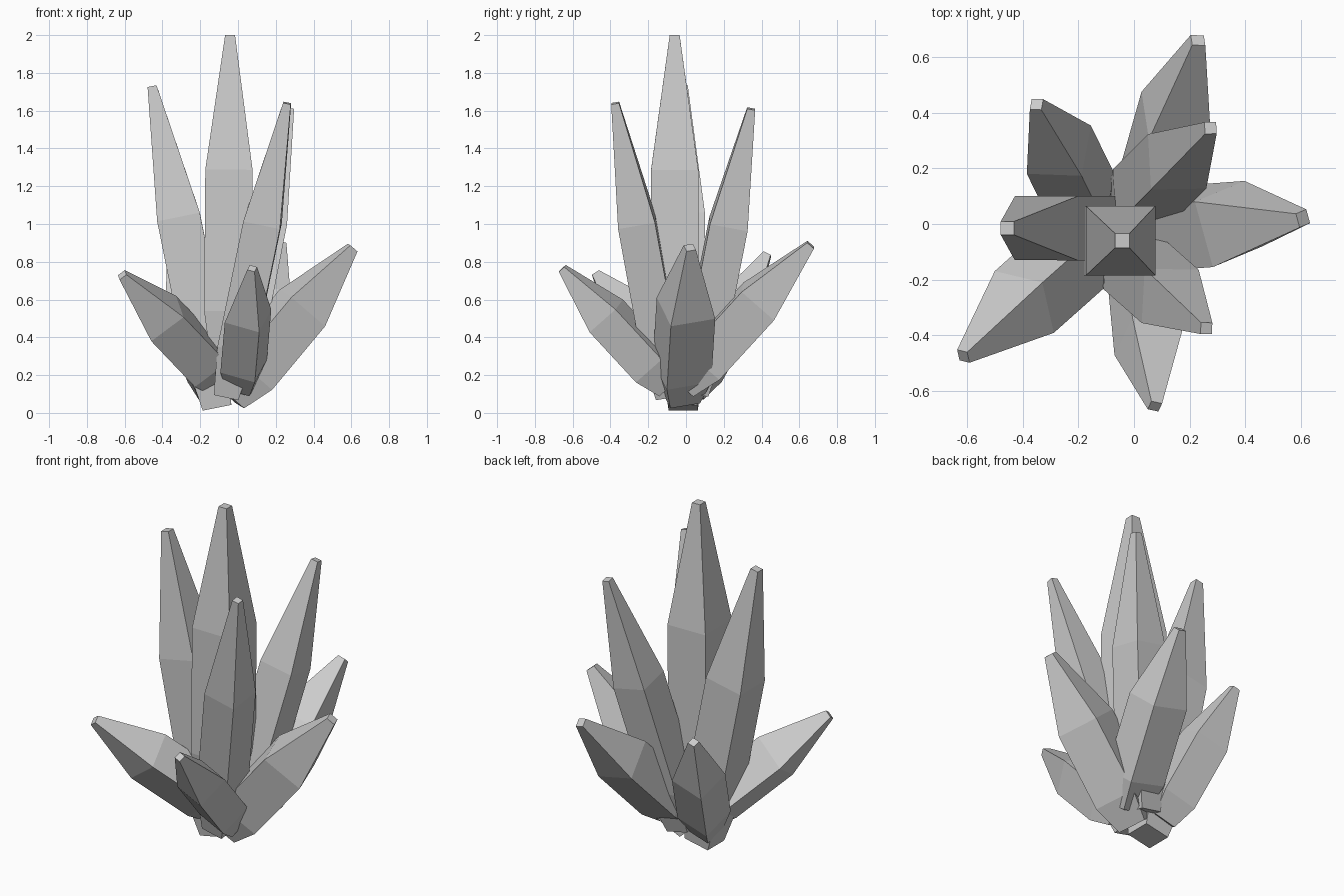
import bpy, bmesh
from mathutils import Vector

if "Cube" in bpy.data.objects:
    bpy.data.objects.remove(bpy.data.objects["Cube"])

# Ring stations along each crystal: (fraction of length, relative width)
RINGS = [(0.0, 0.67), (0.165, 1.0), (0.593, 1.0), (1.0, 0.21)]


def crystal(name, tip, shoulder, corner):
    """Square crystal set by its tip centre, shoulder centre and one shoulder corner offset."""
    tip, shoulder, corner = Vector(tip), Vector(shoulder), Vector(corner)
    tail = tip - shoulder
    base = tip - tail / (1 - RINGS[2][0])
    axis = tail.normalized()
    size = corner.length
    u = (corner - axis * corner.dot(axis)).normalized() * size
    v = axis.cross(u)
    bm = bmesh.new()
    rings = []
    for f, w in RINGS:
        c = base.lerp(tip, f)
        rings.append([bm.verts.new(c + d * w) for d in (u, v, -u, -v)])
    for a, b in zip(rings, rings[1:]):
        for i in range(4):
            j = (i + 1) % 4
            bm.faces.new((a[i], a[j], b[j], b[i]))
    bm.faces.new(rings[0][::-1])
    bm.faces.new(rings[-1])
    bmesh.ops.recalc_face_normals(bm, faces=bm.faces)
    mesh = bpy.data.meshes.new(name)
    bm.to_mesh(mesh)
    bm.free()
    bpy.context.collection.objects.link(bpy.data.objects.new(name, mesh))


# Tall inner crystals
crystal("centre_crystal", (-0.042, -0.06, 2.0), (-0.048, -0.06, 1.288), (0.125, 0.125, 0))
crystal("tall_left_crystal", (-0.455, -0.015, 1.73), (-0.315, -0.015, 1.037), (0.113, 0.115, 0.023))
crystal("tall_back_crystal", (0.275, 0.345, 1.61), (0.155, 0.225, 1.0), (-0.105, 0.0975, 0))
crystal("tall_front_crystal", (0.26, -0.375, 1.64), (0.13, -0.26, 1.01), (0.103, 0.095, 0))

# Short outer crystals
crystal("short_right_crystal", (0.607, 0.02, 0.875), (0.34, 0.0, 0.555), (0.0625, 0.155, -0.05))
crystal("short_front_crystal", (0.075, -0.655, 0.765), (0.053, -0.422, 0.513), (0.123, 0.05, 0.033))
crystal("short_left_crystal", (-0.613, -0.475, 0.73), (-0.394, -0.28, 0.5), (0.106, -0.111, 0.007))
crystal("short_back_left_crystal", (-0.35, 0.43, 0.84), (-0.27, 0.267, 0.547), (0.115, 0.0865, -0.017))
crystal("short_back_crystal", (0.23, 0.66, 0.89), (0.152, 0.385, 0.59), (-0.125, 0.09, -0.05))
